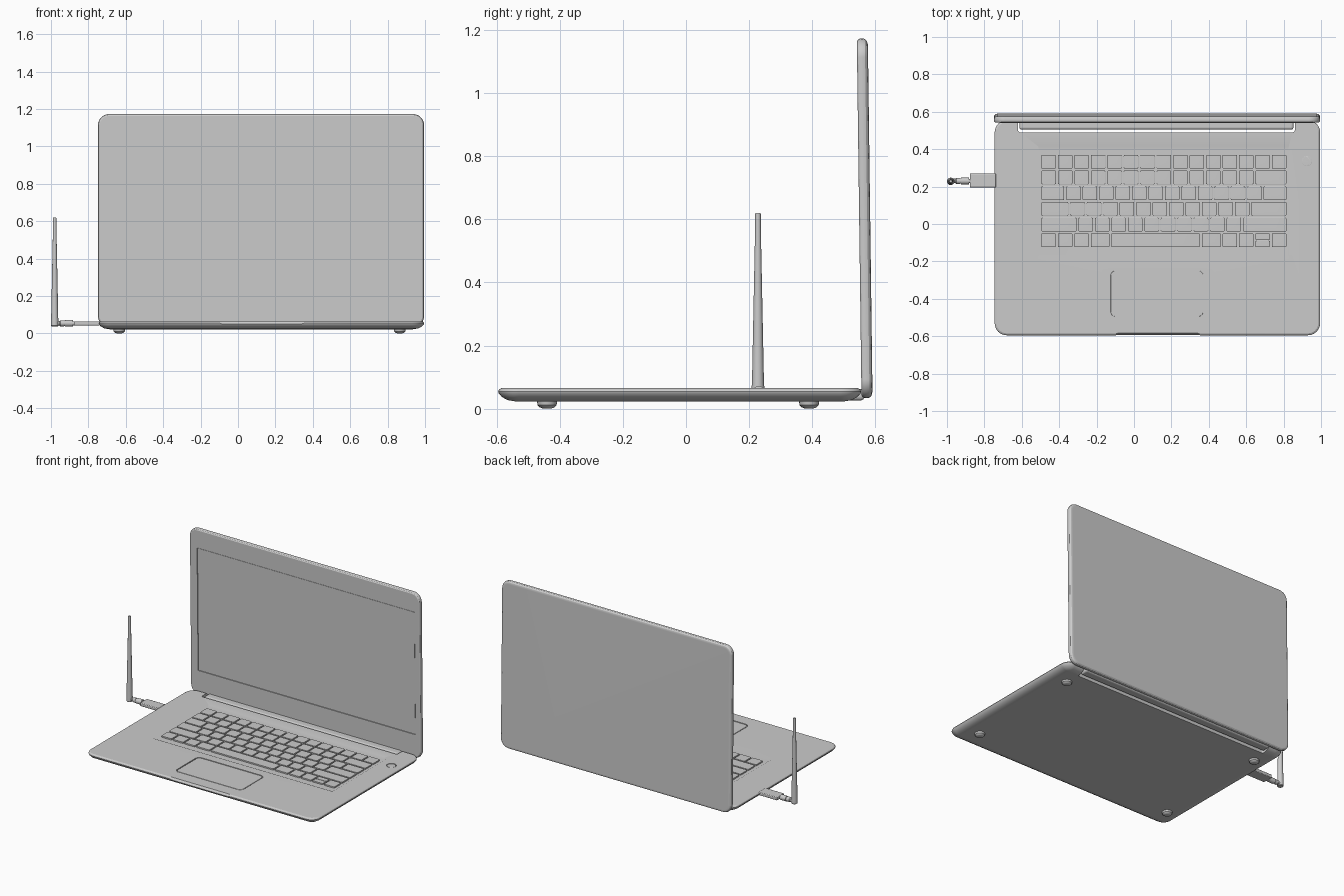
import bpy, bmesh, math
from mathutils import Matrix

if "Cube" in bpy.data.objects:
    bpy.data.objects.remove(bpy.data.objects["Cube"])

GREY = (0.6, 0.6, 0.6, 1)
mat = bpy.data.materials.new("plain grey")
mat.use_nodes = True
mat.diffuse_color = GREY
mat.node_tree.nodes["Principled BSDF"].inputs["Base Color"].default_value = GREY


def make(name, bm):
    bmesh.ops.recalc_face_normals(bm, faces=bm.faces)
    mesh = bpy.data.meshes.new(name)
    bm.to_mesh(mesh)
    bm.free()
    mesh.materials.append(mat)
    ob = bpy.data.objects.new(name, mesh)
    bpy.context.collection.objects.link(ob)
    return ob


def loft(bm, rings):
    """Skin a stack of point rings and cap both ends."""
    rings = [[bm.verts.new(p) for p in ring] for ring in rings]
    n = len(rings[0])
    for a, b in zip(rings, rings[1:]):
        for i in range(n):
            j = (i + 1) % n
            bm.faces.new((a[i], a[j], b[j], b[i]))
    bm.faces.new(rings[0][::-1])
    bm.faces.new(rings[-1])


def add_slab(bm, x0, x1, y0, y1, r, levels, steps=6):
    """Rounded rectangle stacked through (inset, height) levels."""
    rings = []
    for inset, z in levels:
        rad = max(r - inset, 0.002)
        off = inset + rad
        corners = ((x1 - off, y1 - off), (x0 + off, y1 - off),
                   (x0 + off, y0 + off), (x1 - off, y0 + off))
        ring = []
        for k, (cx, cy) in enumerate(corners):
            for s in range(steps + 1):
                a = (k + s / steps) * math.pi / 2
                ring.append((cx + rad * math.cos(a), cy + rad * math.sin(a), z))
        rings.append(ring)
    loft(bm, rings)


def slab(name, *args, **kw):
    bm = bmesh.new()
    add_slab(bm, *args, **kw)
    return make(name, bm)


def lathe(name, profile, place, sides=20):
    """Turn (radius, height) points round z, then place the result."""
    bm = bmesh.new()
    turn = [2 * math.pi * i / sides for i in range(sides)]
    loft(bm, [[(r * math.cos(a), r * math.sin(a), z) for a in turn]
              for r, z in profile])
    bm.transform(place)
    return make(name, bm)


def activate(ob):
    bpy.ops.object.select_all(action='DESELECT')
    ob.select_set(True)
    bpy.context.view_layer.objects.active = ob


def cut(ob, *cutters):
    activate(ob)
    for c in cutters:
        mod = ob.modifiers.new("cut", 'BOOLEAN')
        mod.operation, mod.solver, mod.object = 'DIFFERENCE', 'EXACT', c
        bpy.ops.object.modifier_apply(modifier=mod.name)
        bpy.data.objects.remove(c)


def smooth(ob):
    activate(ob)
    bpy.ops.object.shade_smooth_by_angle(angle=math.radians(28))
    ob.modifiers.new("flat faces", 'WEIGHTED_NORMAL').keep_sharp = True


LEFT, RIGHT, DECK = -0.745, 0.995, 0.065
parts = []

# Base with hinge slot, keyboard well, trackpad and button wells, finger notch
base = slab("base", LEFT, RIGHT, -0.595, 0.555, 0.065,
            [(0.06, 0.022), (0.03, 0.027), (0.012, 0.037), (0.002, 0.048),
             (0, 0.055), (0.003, 0.061), (0.01, DECK)])
cut(base,
    slab("slot_cutter", -0.62, 0.86, 0.49, 0.7, 0.012, [(0, 0), (0, 0.1)]),
    slab("well_cutter", -0.53, 0.845, -0.185, 0.415, 0.02,
         [(0.02, 0.055), (0, DECK), (0, 0.08)]),
    slab("pad_cutter", -0.13, 0.375, -0.5, -0.245, 0.03,
         [(0, 0.058), (0, 0.08)]),
    slab("button_cutter", 0.894, 0.956, 0.305, 0.367, 0.031,
         [(0, 0.058), (0, 0.08)]),
    slab("notch_cutter", -0.125, 0.38, -0.65, -0.58, 0.04,
         [(0.015, 0.05), (0, 0.07), (0, 0.09)]))
parts.append(base)

# Trackpad and power button sit in their wells with a fine gap
parts.append(slab("trackpad", -0.125, 0.37, -0.495, -0.25, 0.026,
                  [(0, 0.056), (0, 0.063), (0.001, 0.064)]))
parts.append(slab("power_button", 0.898, 0.952, 0.309, 0.363, 0.027,
                  [(0, 0.056), (0, 0.064), (0.002, 0.065)]))

# Keys: row widths in units, fifteen units to a row, back row first
rows = [[1] * 15,
        [1] * 13 + [2],
        [1.5] + [1] * 12 + [1.5],
        [1.75] + [1] * 11 + [2.25],
        [2.25] + [1] * 10 + [2.75],
        [1, 1, 1, 1.25, 5.5, 1.25, 1, 1, 1, 1]]
unit, pitch, gap = 1.32 / 15, 0.084, 0.005
bm = bmesh.new()


def add_key(x, y, w, d):
    add_slab(bm, x + gap, x + w - gap, y + gap, y + d - gap, 0.006,
             [(0, 0.053), (0, 0.064), (0.002, DECK)], steps=2)


for i, row in enumerate(rows):
    x, y = -0.5, 0.375 - (i + 1) * pitch
    for k, width in enumerate(row):
        w = width * unit
        if i == 5 and k == 8:
            # Half-height up and down keys
            add_key(x, y, w, pitch / 2 + 0.003)
            add_key(x, y + pitch / 2 - 0.003, w, pitch / 2 + 0.003)
        else:
            add_key(x, y, w, pitch)
        x += w
parts.append(make("keys", bm))

# Lid, drawn flat and then stood up with a slight forward lean
half = 0.0175
stand = (Matrix.Translation((0, 0.5735, 0.033))
         @ Matrix.Rotation(math.radians(90.75), 4, 'X'))
lid = slab("lid", LEFT - 0.004, RIGHT, 0, 1.14, 0.06,
           [(0.02, -half), (0.008, -0.014), (0.002, -0.008), (0, 0),
            (0.001, 0.009), (0.004, 0.014), (0.01, half)])
cut(lid, slab("screen_cutter", -0.69, 0.955, 0.167, 1.01, 0.004,
              [(0, 0.012), (0, 0.03)]))
lid.data.transform(stand)
screen = slab("screen", -0.687, 0.952, 0.17, 1.007, 0.004,
              [(0, 0.01), (0, 0.0145)])
screen.data.transform(stand)
parts += [lid, screen]

# Hinge bar filling the slot
bm = bmesh.new()
bmesh.ops.create_cube(bm, size=1, matrix=Matrix.Translation((0.12, 0.535, 0.044))
                      @ Matrix.Diagonal((1.465, 0.06, 0.036, 1)))
hinge = make("hinge_bar", bm)
bev = hinge.modifiers.new("round", 'BEVEL')
bev.width, bev.segments = 0.012, 4
parts.append(hinge)

# Domed rubber feet
for x in (-0.635, 0.865):
    for y in (-0.44, 0.39):
        parts.append(lathe("foot", [(0.012, 0.002), (0.023, 0.006), (0.03, 0.013),
                                    (0.032, 0.024)], Matrix.Translation((x, y, 0))))
        parts[-1].data.transform(Matrix.Translation((0, 0, -0.002)))

# Wireless adapter: plug body, stepped neck, elbow and tapered aerial
bm = bmesh.new()
bmesh.ops.create_cube(bm, size=1, matrix=Matrix.Translation((-0.808, 0.232, 0.054))
                      @ Matrix.Diagonal((0.14, 0.075, 0.022, 1)))
body = make("adapter_body", bm)
bev = body.modifiers.new("round", 'BEVEL')
bev.width, bev.segments = 0.004, 2
parts.append(body)
along_x = Matrix.Translation((-0.98, 0.23, 0.054)) @ Matrix.Rotation(math.pi / 2, 4, 'Y')
parts.append(lathe("adapter_neck",
                   [(0.012, 0), (0.012, 0.025), (0.016, 0.03), (0.016, 0.05),
                    (0.014, 0.051), (0.014, 0.055), (0.018, 0.056),
                    (0.018, 0.098), (0.011, 0.099), (0.011, 0.12)], along_x))
parts.append(lathe("aerial",
                   [(0.016, 0.037), (0.02, 0.041), (0.02, 0.07), (0.019, 0.08),
                    (0.0095, 0.55), (0.009, 0.617), (0.007, 0.62)],
                   Matrix.Translation((-0.98, 0.228, 0))))

for ob in parts:
    smooth(ob)
